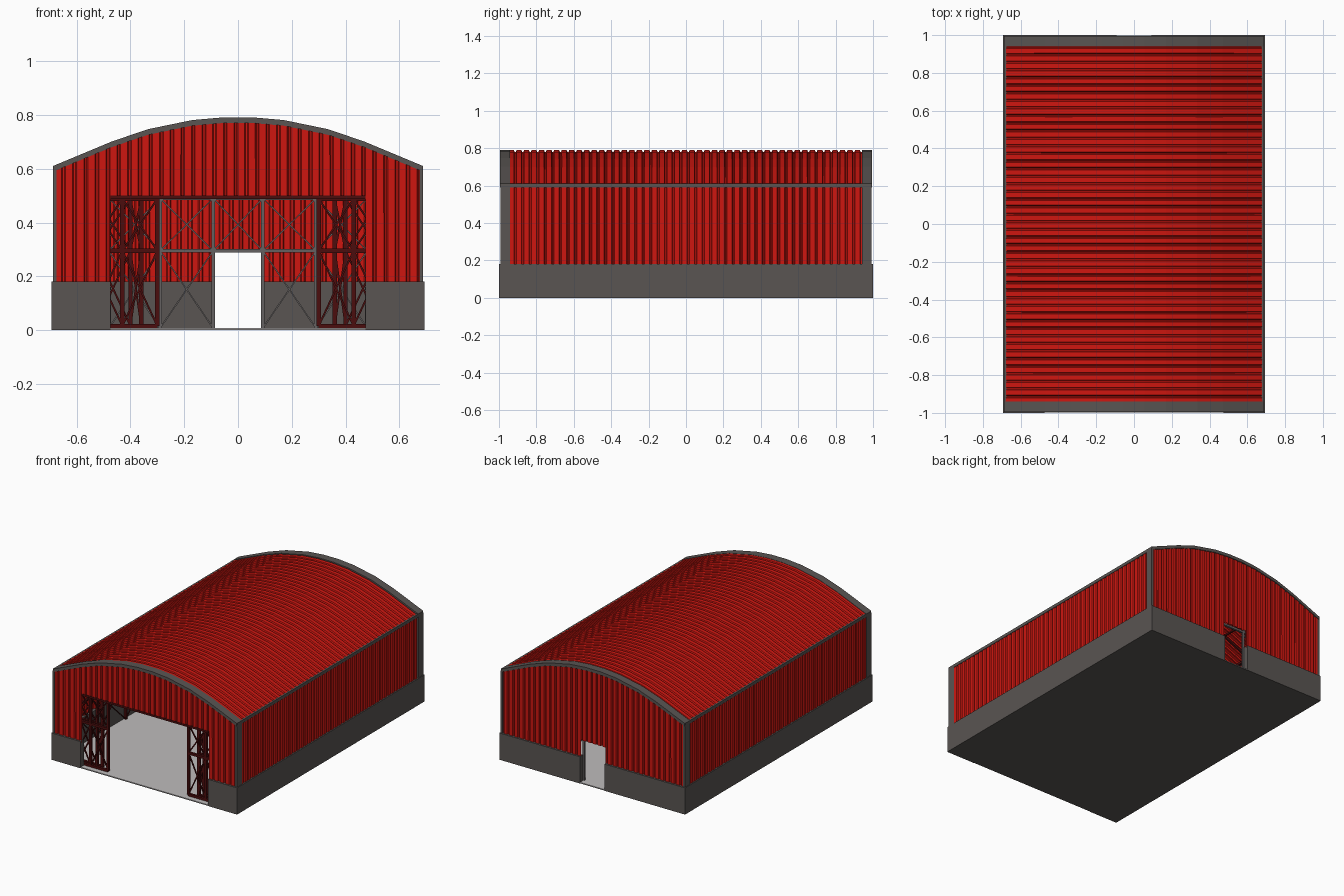
import bpy, bmesh
from mathutils import Vector, Matrix

if "Cube" in bpy.data.objects:
    bpy.data.objects.remove(bpy.data.objects["Cube"])


def material(name, rgb):
    m = bpy.data.materials.new(name)
    m.diffuse_color = (*rgb, 1)
    m.use_nodes = True
    m.node_tree.nodes["Principled BSDF"].inputs["Base Color"].default_value = m.diffuse_color
    return m


RED = material("red_sheet", (0.62, 0.008, 0.005))
DARK = material("dark_red_steel", (0.07, 0.004, 0.004))
GREY = material("dark_grey", (0.10, 0.09, 0.085))
STEEL = material("grey_steel", (0.13, 0.12, 0.12))
PALE = material("pale_floor", (0.52, 0.50, 0.50))

# Half of the roof arch, eave to crown
HALF = [(0.686, 0.61), (0.47, 0.70), (0.335, 0.746), (0.17, 0.78), (0.055, 0.79)]
ARCH = [(-x, z) for x, z in HALF] + HALF[::-1]


def arch_z(x):
    for (x0, z0), (x1, z1) in zip(ARCH, ARCH[1:]):
        if x0 <= x <= x1:
            return z0 + (z1 - z0) * (x - x0) / (x1 - x0)
    return HALF[0][1]


def finish(name, bm, mat):
    bmesh.ops.recalc_face_normals(bm, faces=bm.faces)
    me = bpy.data.meshes.new(name)
    bm.to_mesh(me)
    bm.free()
    me.materials.append(mat)
    ob = bpy.data.objects.new(name, me)
    bpy.context.collection.objects.link(ob)
    return ob


def boxes(name, spans, mat):
    bm = bmesh.new()
    for x0, x1, y0, y1, z0, z1 in spans:
        m = Matrix.Translation(((x0 + x1) / 2, (y0 + y1) / 2, (z0 + z1) / 2))
        bmesh.ops.create_cube(bm, size=1, matrix=m @ Matrix.Diagonal((x1 - x0, y1 - y0, z1 - z0, 1)))
    return finish(name, bm, mat)


def bars(name, items, mat):
    bm = bmesh.new()
    for p, q, w in items:
        p, q = Vector(p), Vector(q)
        rot = (q - p).to_track_quat('Z', 'Y').to_matrix().to_4x4()
        m = Matrix.Translation((p + q) / 2) @ rot
        bmesh.ops.create_cube(bm, size=1, matrix=m @ Matrix.Diagonal((w, w, (q - p).length, 1)))
    return finish(name, bm, mat)


def corrugation(a, b, pitch=0.04):
    n = max(1, round((b - a) / pitch))
    p = (b - a) / n
    pts = [(a + (i + t) * p, d) for i in range(n)
           for t, d in ((0, 0), (0.6, 0), (0.7, 0.009), (0.9, 0.009))]
    return pts + [(b, 0)]


def sheet(name, strips):
    bm = bmesh.new()
    for rows in strips:
        grid = [[bm.verts.new(c) for c in row] for row in rows]
        for r0, r1 in zip(grid, grid[1:]):
            for i in range(len(r0) - 1):
                bm.faces.new((r0[i], r0[i + 1], r1[i + 1], r1[i]))
    ob = finish(name, bm, RED)
    s = ob.modifiers.new("thickness", 'SOLIDIFY')
    s.thickness, s.offset = 0.003, 0


def braced(point, stations, levels, w=0.014, thin=0.005, skip=()):
    """Posts, rails and cross braces; point(s, z) gives a 3D position."""
    out = [(point(s, levels[0]), point(s, levels[-1]), w) for s in stations]
    for i, (a, b) in enumerate(zip(stations, stations[1:])):
        for j, (l, h) in enumerate(zip(levels, levels[1:])):
            out.append((point(a, h), point(b, h), w))
            if (i, j) not in skip:
                out += [(point(a, l), point(b, h), thin), (point(a, h), point(b, l), thin)]
    return out


# Floor slab
boxes("floor", [(-0.685, 0.685, -0.998, 0.998, 0.003, 0.007)], PALE)
boxes("floor_underside", [(-0.685, 0.685, -0.998, 0.998, 0, 0.003)], GREY)

# Plinth walls with gaps for the doorways
plinth = []
for s in (-1, 1):
    def side(a, b):
        return (min(s * a, s * b), max(s * a, s * b))
    plinth += [(*side(0.66, 0.693), -1, 1, 0, 0.18),
               (*side(0.475, 0.66), -1, -0.965, 0, 0.18),
               (*side(0.092, 0.66), 0.965, 1, 0, 0.18)]
boxes("plinth", plinth, GREY)

# Corrugated side walls
for s, name in ((-1, "left_wall"), (1, "right_wall")):
    prof = corrugation(-0.945, 0.945)
    sheet(name, [[[(s * (0.684 - d), y, z) for y, d in prof] for z in (0.17, 0.60)]])


# Corrugated end walls, cut to the arch and the opening
def gable(name, sy, half, top):
    strips = []
    for a, b, z0 in ((-0.682, -half, 0.17), (-half, half, top), (half, 0.682, 0.17)):
        prof = corrugation(a, b)
        strips.append([[(x, sy * (0.988 - d), z0) for x, d in prof],
                       [(x, sy * (0.988 - d), arch_z(x) - 0.008) for x, d in prof]])
    sheet(name, strips)


gable("front_wall", -1, 0.475, 0.49)
gable("back_wall", 1, 0.092, 0.288)

# Corrugated arched roof
prof = corrugation(-0.945, 0.945)
sheet("roof", [[[(x * 0.995, y, z - 0.002 - d) for y, d in prof] for x, z in ARCH]])

# Grey arch trims, corner posts and eaves
for sy, name in ((-1, "front_arch_trim"), (1, "back_arch_trim")):
    bm = bmesh.new()
    rings = [[bm.verts.new((x, sy * y, z + dz)) for y, dz in
              ((0.94, -0.02), (0.994, -0.02), (0.994, 0.001), (0.94, 0.001))] for x, z in ARCH]
    for r0, r1 in zip(rings, rings[1:]):
        for i in range(4):
            bm.faces.new((r0[i], r0[(i + 1) % 4], r1[(i + 1) % 4], r1[i]))
    bm.faces.new(rings[0])
    bm.faces.new(rings[-1])
    finish(name, bm, GREY)
trims = []
for x0, x1 in ((-0.688, -0.674), (0.674, 0.688)):
    trims.append((x0, x1, -0.99, 0.99, 0.59, 0.611))
    trims += [(x0, x1, y0, y0 + 0.052, 0.17, 0.60) for y0 in (-0.993, 0.941)]
boxes("corner_posts_and_eaves", trims, GREY)

# Back wall inner frame, open at the doorway
bays = [-0.65, -0.48, -0.29, -0.092, 0.092, 0.29, 0.48, 0.65]
bars("back_wall_frame", braced(lambda s, z: (s, 0.955, z), bays, [0.007, 0.295, 0.49],
                               skip={(3, 0)}), STEEL)

# Side wall inner frames
ys = [-0.88 + i * 0.306 for i in range(7)]
for s, name in ((-1, "left_wall_frame"), (1, "right_wall_frame")):
    bars(name, braced(lambda y, z: (s * 0.65, y, z), ys, [0.007, 0.295, 0.58]), DARK)

# Roof ribs under the sheet
ribs = [((a[0] * 0.96, y, a[1] - 0.03), (b[0] * 0.96, y, b[1] - 0.03), 0.014)
        for y in ys for a, b in zip(ARCH, ARCH[1:])]
ribs += [((x * 0.96, ys[0], z - 0.03), (x * 0.96, ys[-1], z - 0.03), 0.01) for x, z in ARCH[1:-1]]
bars("roof_ribs", ribs, DARK)

# Sliding door leaves, parked open behind the front wall
for s, side_name in ((-1, "left"), (1, "right")):
    for n, (y, xs) in enumerate(((-0.955, [0.30, 0.43, 0.56]), (-0.93, [0.36, 0.40, 0.53, 0.65]))):
        leaf = braced(lambda x, z: (s * x, y, z), xs, [0.015, 0.295, 0.488], 0.016, 0.007)
        leaf.append(((s * xs[0], y, 0.015), (s * xs[-1], y, 0.015), 0.016))
        bars(f"{side_name}_door_leaf_{n + 1}", leaf, DARK)

# Door track above the front opening
boxes("door_track", [(-0.66, 0.66, -0.965, -0.92, 0.49, 0.50),
                     (-0.475, 0.475, -0.992, -0.975, 0.487, 0.50)], DARK)
